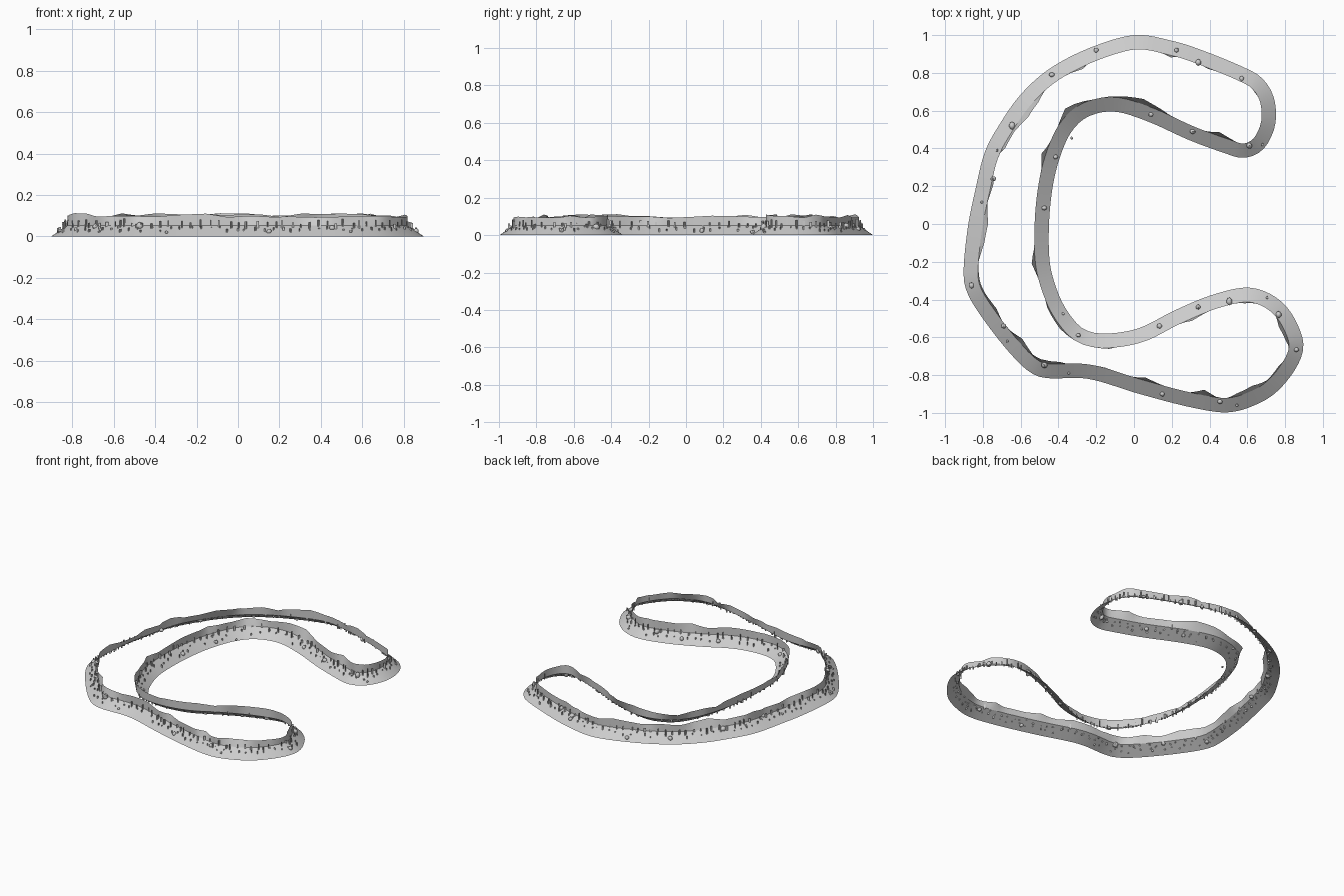
import bpy, bmesh, math, random
from mathutils import Vector, Matrix

random.seed(7)
if "Cube" in bpy.data.objects:
    bpy.data.objects.remove(bpy.data.objects["Cube"], do_unlink=True)

SLOPE_WIDTH, SLOPE_HEIGHT, WALL_TOP = 0.076, 0.052, 0.1

# Foot line of the bank, clockwise from the back
FOOT = [(0, 1), (.2, .97), (.36, .92), (.58, .83), (.68, .77), (.74, .67), (.75, .54),
        (.71, .43), (.65, .37), (.57, .35), (.48, .375), (.29, .445), (.08, .54),
        (-.1, .595), (-.24, .57), (-.33, .49), (-.39, .36), (-.43, .2), (-.45, 0),
        (-.445, -.21), (-.4, -.37), (-.34, -.48), (-.26, -.56), (-.14, -.58),
        (.03, -.55), (.21, -.46), (.4, -.38), (.58, -.337), (.7, -.36), (.8, -.43),
        (.865, -.53), (.897, -.64), (.865, -.75), (.77, -.875), (.66, -.95),
        (.5, -.997), (.3, -.97), (.03, -.9), (-.24, -.82), (-.45, -.817),
        (-.55, -.785), (-.66, -.68), (-.79, -.515), (-.88, -.37), (-.902, -.25),
        (-.88, -.02), (-.84, .18), (-.79, .38), (-.71, .53), (-.6, .685),
        (-.45, .82), (-.24, .93)]

# Stones lying on the slope, grouped by radius
STONES = {
    .02: [(.34, .855), (-.645, .52), (-.475, -.745), (.765, -.48), (.505, -.41), (.61, .415)],
    .014: [(-.2, .92), (-.435, .79), (.225, .92), (.57, .77), (-.745, .24), (-.86, -.325),
           (-.69, -.54), (.15, -.9), (.455, -.94), (.86, -.665), (.34, -.44), (.135, -.54),
           (-.295, -.59), (-.475, .085), (-.415, .355), (.09, .58), (.31, .49)],
    .008: [(-.725, .39), (-.805, .115), (-.67, -.62), (-.345, -.79), (.545, -.96),
           (.705, -.39), (-.375, -.475), (-.33, .455), (.68, .42)],
}


def make_material(name, grey):
    mat = bpy.data.materials.new(name)
    mat.use_nodes = True
    colour = (grey, grey, grey, 1)
    mat.diffuse_color = colour
    mat.node_tree.nodes["Principled BSDF"].inputs["Base Color"].default_value = colour
    return mat


STONE_GREY = make_material("stone grey", 0.6)


def finish(name, bm, smooth=True):
    mesh = bpy.data.meshes.new(name)
    bm.to_mesh(mesh)
    bm.free()
    mesh.materials.append(STONE_GREY)
    obj = bpy.data.objects.new(name, mesh)
    bpy.context.collection.objects.link(obj)
    if smooth:
        bpy.ops.object.select_all(action="DESELECT")
        obj.select_set(True)
        bpy.context.view_layer.objects.active = obj
        bpy.ops.object.shade_smooth_by_angle(angle=math.radians(35))
    return obj


def closed_spline(points, steps):
    """Closed smooth curve through the points."""
    pts = [Vector((x, y, 0)) for x, y in points]
    n, out = len(pts), []
    for i in range(n):
        a, b, c, d = (pts[(i + k) % n] for k in (-1, 0, 1, 2))
        for s in range(steps):
            t = s / steps
            out.append(b + (c - a) * t / 2 + (a * 2 - b * 5 + c * 4 - d) * t * t / 2
                       + (b * 3 - a - c * 3 + d) * t ** 3 / 2)
    return out


def resample(path, count):
    """Evenly spaced points on a closed path."""
    loop = path + path[:1]
    lengths = [(q - p).length for p, q in zip(loop, loop[1:])]
    step, out, i, done = sum(lengths) / count, [], 0, 0
    for k in range(count):
        while done + lengths[i] < k * step:
            done += lengths[i]
            i += 1
        out.append(loop[i].lerp(loop[i + 1], (k * step - done) / lengths[i]))
    return out


def inward_normals(path):
    n = len(path)
    tangents = [(path[(i + 1) % n] - path[i - 1]).normalized() for i in range(n)]
    return [Vector((t.y, -t.x, 0)) for t in tangents]


def build_ribbon(name, rows):
    """Closed strip of quads between successive rows, lowest first."""
    bm = bmesh.new()
    rings = [[bm.verts.new(p) for p in row] for row in rows]
    for low, high in zip(rings, rings[1:]):
        for i in range(len(low)):
            bm.faces.new((low[i - 1], high[i - 1], high[i], low[i]))
    bm.normal_update()
    bmesh.ops.reverse_faces(bm, faces=[f for f in bm.faces if False])
    return finish(name, bm)


def rough_values(count, knot, low, high):
    """Jagged values: random knots joined by straight runs."""
    knots = [random.uniform(low, high) for _ in range(count // knot)]
    values = []
    for i in range(count):
        k, t = divmod(i, knot)
        values.append(knots[k] + (knots[(k + 1) % len(knots)] - knots[k]) * t / knot)
    return values


COUNT = 240
foot = resample(closed_spline(FOOT, 8), COUNT)
inward = inward_normals(foot)


def bank_row(insets, heights):
    return [p + n * a + Vector((0, 0, h)) for p, n, a, h in zip(foot, inward, insets, heights)]


# Sloping bank
crest = bank_row([SLOPE_WIDTH] * COUNT, [SLOPE_HEIGHT] * COUNT)
build_ribbon("sloping_bank", [foot, crest])

# Rugged wall rising from the top of the bank
lean = [max(0, v) for v in rough_values(COUNT, 3, -.025, .03)]
tops = rough_values(COUNT, 3, WALL_TOP - .008, WALL_TOP + .012)
middle = bank_row([SLOPE_WIDTH + v * .5 for v in lean],
                  [(SLOPE_HEIGHT + h) / 2 for h in tops])
rim = bank_row([SLOPE_WIDTH + v for v in lean], tops)
build_ribbon("rugged_wall", [crest, middle, rim])


# Upright crossed tufts along the bank
def build_tufts(name, count, inset, width, height):
    bm = bmesh.new()
    spots = resample(foot, count)
    for p, n in zip(spots, inward_normals(spots)):
        a = random.uniform(*inset)
        base = p + n * a + Vector((random.uniform(-.01, .01), random.uniform(-.01, .01), 0))
        base.z = SLOPE_HEIGHT * a / SLOPE_WIDTH - .008
        up = Vector((0, 0, random.uniform(*height)))
        yaw, half = random.uniform(0, math.pi), random.uniform(*width) / 2
        for turn in (0, math.pi / 2):
            side = Vector((math.cos(yaw + turn), math.sin(yaw + turn), 0)) * half
            corners = (base - side, base + side, base + side + up, base - side + up)
            bm.faces.new([bm.verts.new(c) for c in corners])
    finish(name, bm, smooth=False)


build_tufts("tall_tufts", 190, (.058, .072), (.008, .014), (.025, .045))
build_tufts("low_tufts", 190, (.03, .06), (.006, .012), (.014, .024))

# Stones resting on the slope
bm = bmesh.new()
for radius, places in STONES.items():
    for x, y in places:
        spot = Vector((x, y, 0))
        gap = min((spot - p).length for p in foot)
        spot.z = SLOPE_HEIGHT * min(1, gap / SLOPE_WIDTH) + radius * .1
        stone = bmesh.ops.create_icosphere(bm, subdivisions=2, radius=radius,
                                           matrix=Matrix.Translation(spot))
        stretch = [random.uniform(.75, 1.1) for _ in range(3)]
        for v in stone["verts"]:
            offset = v.co - spot
            v.co = spot + Vector([o * s for o, s in zip(offset, stretch)]) * random.uniform(.92, 1.06)
finish("slope_stones", bm)
